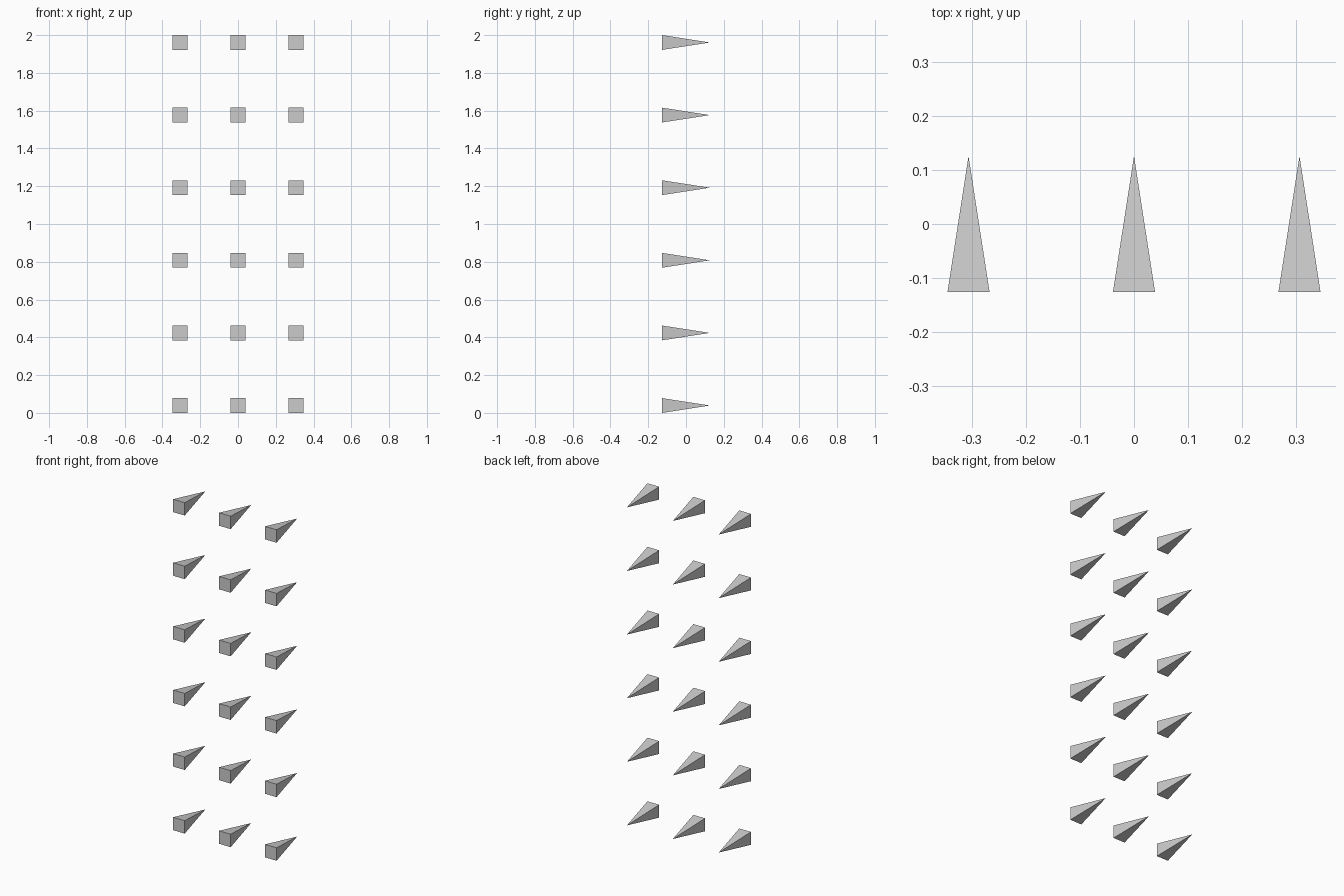
import bpy
import bmesh
from math import pi, sqrt
from mathutils import Matrix

if "Cube" in bpy.data.objects:
    bpy.data.objects.remove(bpy.data.objects["Cube"])

HALF = 0.039       # half width of the square base
LENGTH = 0.252     # base to tip, along y
COL_STEP = 0.307
ROWS = 6
ROW_STEP = (2 - 2 * HALF) / (ROWS - 1)

# One square-based spike: base faces the front, tip points back
mesh = bpy.data.meshes.new("spike")
bm = bmesh.new()
bmesh.ops.create_cone(bm, cap_ends=True, segments=4, radius1=HALF * sqrt(2),
                      radius2=0, depth=LENGTH)
bmesh.ops.remove_doubles(bm, verts=bm.verts, dist=1e-5)
bmesh.ops.rotate(bm, verts=bm.verts, matrix=Matrix.Rotation(pi / 4, 3, 'Z'))
# Square the base to the axes whatever the starting corner angle
for v in bm.verts:
    if v.co.z < 0 and min(abs(v.co.x), abs(v.co.y)) < 1e-4:
        v.co = Matrix.Rotation(pi / 4, 3, 'Z') @ v.co
bmesh.ops.rotate(bm, verts=bm.verts, matrix=Matrix.Rotation(-pi / 2, 3, 'X'))
bmesh.ops.recalc_face_normals(bm, faces=bm.faces)
bm.to_mesh(mesh)
bm.free()

# Grid of spikes: three columns, six rows
for row in range(ROWS):
    for col in (-1, 0, 1):
        spike = bpy.data.objects.new(f"spike_row{row + 1}_col{col + 2}", mesh)
        spike.location = (col * COL_STEP, 0, HALF + row * ROW_STEP)
        bpy.context.collection.objects.link(spike)
